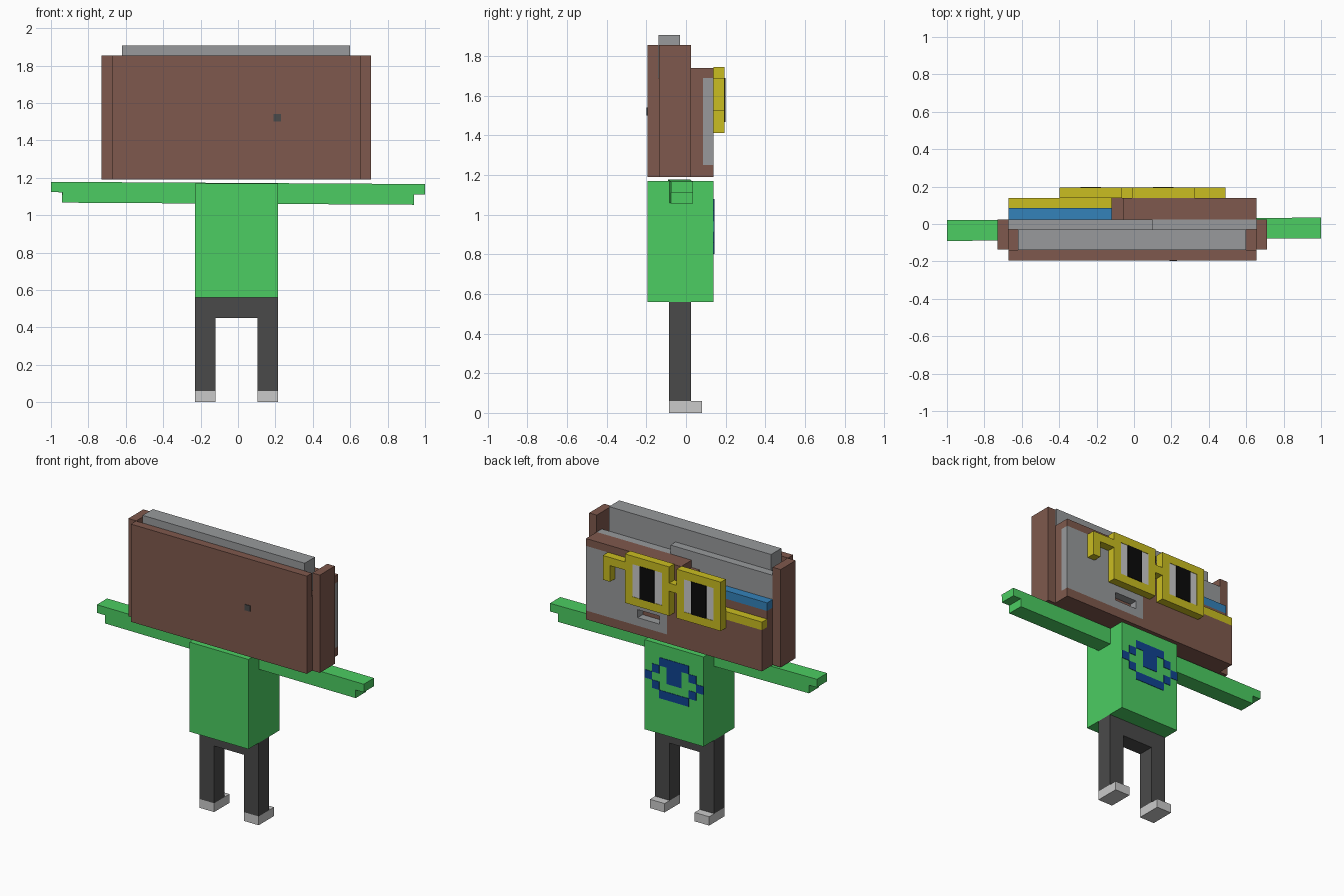
import bpy
import bmesh
from mathutils import Vector

cube = bpy.data.objects.get("Cube")
if cube:
    bpy.data.objects.remove(cube, do_unlink=True)


def material(name, rgb):
    def linear(c):
        c /= 255
        return c / 12.92 if c < 0.04045 else ((c + 0.055) / 1.055) ** 2.4
    m = bpy.data.materials.new(name)
    col = [linear(c) for c in rgb] + [1.0]
    m.use_nodes = True
    m.diffuse_color = col
    m.node_tree.nodes["Principled BSDF"].inputs["Base Color"].default_value = col
    return m


BROWN = material("brown", (127, 89, 77))
GRAY = material("gray", (152, 154, 156))
GREEN = material("green", (76, 205, 98))
PANTS = material("charcoal", (74, 74, 74))
PALE = material("pale gray", (202, 202, 202))
GOLD = material("gold", (202, 189, 33))
BLUE = material("blue", (52, 130, 186))
NAVY = material("navy", (16, 68, 145))
BLACK = material("black", (10, 10, 10))

U = 0.0555  # block size


def boxes(name, mat, *spans):
    """One object from boxes, each given as (x0, x1), (y0, y1), (z0, z1)."""
    bm = bmesh.new()
    for span in spans:
        lo, hi = (Vector(c) for c in zip(*span))
        verts = bmesh.ops.create_cube(bm, size=1)["verts"]
        for v in verts:
            v.co = (lo + hi) / 2 + v.co * (hi - lo)
    mesh = bpy.data.meshes.new(name)
    bm.to_mesh(mesh)
    bm.free()
    mesh.materials.append(mat)
    ob = bpy.data.objects.new(name, mesh)
    bpy.context.collection.objects.link(ob)
    return ob


def ring(x, y, z, hx, hz):
    """Four boxes around a rectangular opening hx by hz."""
    return [(x, y, (hz[1], z[1])), (x, y, (z[0], hz[0])),
            ((x[0], hx[0]), y, hz), ((hx[1], x[1]), y, hz)]


# Legs and shoes
LEG_Y = (-0.085, 0.025)
legs = [(-0.23, -0.12), (0.105, 0.215)]
boxes("trousers", PANTS, ((-0.23, 0.215), LEG_Y, (0.45, 0.56)),
      *[(x, LEG_Y, (0.06, 0.45)) for x in legs])
for name, x in zip(("right_shoe", "left_shoe"), legs):
    boxes(name, PALE, (x, (-0.085, 0.08), (0, 0.06)))

# Body and outstretched arms
boxes("body", GREEN, ((-0.23, 0.215), (-0.195, 0.14), (0.56, 1.17)))
arms = boxes("arms", GREEN, ((-1, 1), (-U, U), (0, U)),
             ((-0.94, 0.94), (-U, U), (-U, 0)))
arms.location = (0, -0.028, 1.117)
arms.rotation_euler = (0, 0.006, 0.007)

# Painted chest blocks
rows = ["..XXXX..", ".X.XX.X.", "X..XX..X", ".X....X.", "..XXXX.."]
paint = []
for r, row in enumerate(rows):
    for c, mark in enumerate(row):
        if mark == "X":
            x, z = 0.213 - c * U, 1.08 - r * U
            paint.append(((x - U, x), (0.138, 0.143), (z - U, z)))
boxes("chest_pattern", NAVY, *paint)

# Head: back panel, side panels and core
X0, X1 = -0.67, 0.655
BASE, TOP = 1.19, 1.74
boxes("head_back", BROWN, ((X0, X1), (-0.195, -0.14), (BASE, 1.855)))
for name, x in (("head_right_panel", (-0.73, X0)), ("head_left_panel", (X1, 0.712))):
    boxes(name, BROWN, (x, (-0.137, 0.025), (BASE, 1.855)))
boxes("back_stud", PANTS, ((0.19, 0.23), (-0.199, -0.19), (1.50, 1.54)))
boxes("head_core", BROWN, ((X0, X1), (-0.14, -0.03), (BASE, 1.69)),
      ((X0, X1), (-0.03, 0.025), (BASE, 1.58)))
boxes("head_filling", GRAY, ((-0.62, 0.60), (-0.14, -0.03), (1.69, 1.907)),
      ((X0, 0.10), (-0.03, 0.025), (1.58, 1.80)),
      ((0.10, X1), (-0.03, 0.025), (1.58, TOP)))

# Head front with stepped right half
MID, OUT = (0.025, 0.085), (0.085, 0.14)
FACE_X, FACE_Z = (0.045, X1), (1.25, 1.69)
boxes("head_front", BROWN,
      ((X0, -0.12), MID, (BASE, 1.58)), ((X0, -0.12), OUT, (BASE, 1.47)),
      ((-0.12, -0.06), (0.025, 0.14), (BASE, 1.69)),
      ((-0.06, X1), MID, (BASE, TOP)), ((-0.06, FACE_X[0]), OUT, (BASE, TOP)),
      (FACE_X, OUT, (BASE, FACE_Z[0])), (FACE_X, OUT, (FACE_Z[1], TOP)))
boxes("blue_strip", BLUE, ((X0, -0.12), MID, (1.58, 1.635)))
boxes("gold_strip", GOLD, ((X0, -0.12), OUT, (1.47, 1.525)))

# Face with mouth opening
boxes("face", GRAY, *ring(FACE_X, OUT, FACE_Z, (0.10, 0.266), (1.305, 1.36)))

# Glasses
GY, GZ, LZ = (0.14, 0.195), (1.412, 1.745), (1.468, 1.69)
parts = [((-0.065, -0.01), GY, (1.58, 1.635)),
         ((0.323, 0.49), GY, (1.635, 1.69)), ((0.435, 0.49), GY, (1.525, 1.635))]
for side, x in (("left", -0.01), ("right", -0.398)):
    hole = (x + U, x + 5 * U)
    parts += ring((x, x + 6 * U), GY, GZ, hole, LZ)
    boxes(side + "_eye_white", PALE, (hole, (0.14, 0.192), LZ))
    boxes(side + "_pupil", BLACK, ((x + 2 * U, x + 4 * U), (0.19, 0.199), LZ))
boxes("glasses", GOLD, *parts)
